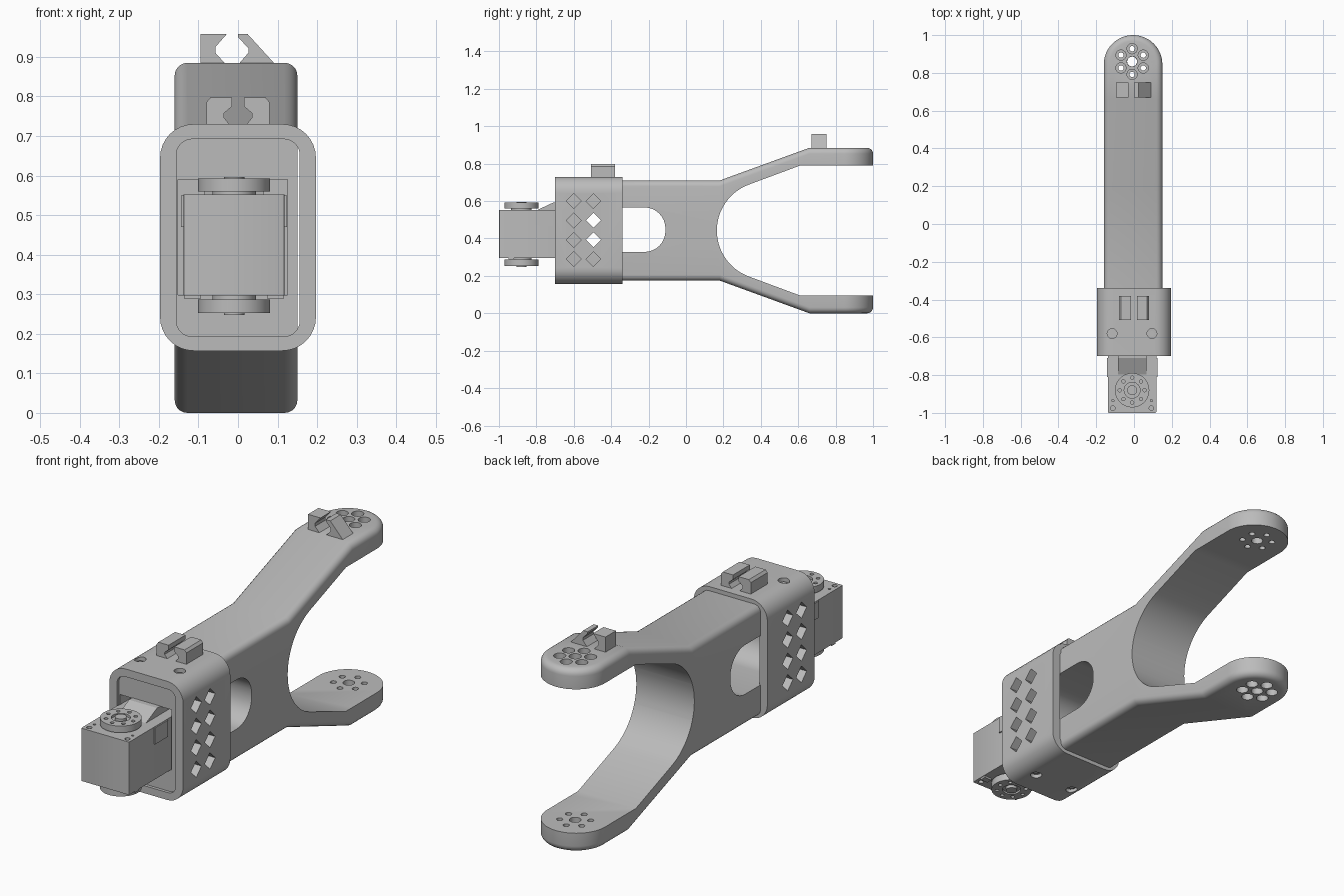
import bpy, bmesh
from math import sin, cos, pi, radians

if "Cube" in bpy.data.objects:
    bpy.data.objects.remove(bpy.data.objects["Cube"])

grey = bpy.data.materials.new("plain grey")
grey.use_nodes = True
colour = (0.5, 0.5, 0.5, 1)
grey.diffuse_color = colour
grey.node_tree.nodes["Principled BSDF"].inputs["Base Color"].default_value = colour


def finish(bm, name):
    bmesh.ops.recalc_face_normals(bm, faces=bm.faces)
    mesh = bpy.data.meshes.new(name)
    bm.to_mesh(mesh)
    bm.free()
    mesh.materials.append(grey)
    obj = bpy.data.objects.new(name, mesh)
    bpy.context.collection.objects.link(obj)
    return obj


def place(axis, p, t):
    return {"x": (t, *p), "y": (p[0], t, p[1]), "z": (*p, t)}[axis]


def prisms(name, axis, items):
    """Extrude each (outline, start, end) along an axis into one object."""
    bm = bmesh.new()
    for pts, a, b in items:
        lo = [bm.verts.new(place(axis, p, a)) for p in pts]
        hi = [bm.verts.new(place(axis, p, b)) for p in pts]
        bm.faces.new(lo)
        bm.faces.new(hi)
        for i in range(len(pts)):
            j = (i + 1) % len(pts)
            bm.faces.new((lo[i], lo[j], hi[j], hi[i]))
    return finish(bm, name)


def circle(u, v, r, n=24):
    return [(u + r * cos(2 * pi * i / n), v + r * sin(2 * pi * i / n)) for i in range(n)]


def rounded(u0, u1, v0, v1, r, n=8):
    pts = []
    for k, (u, v) in enumerate([(u1 - r, v1 - r), (u0 + r, v1 - r), (u0 + r, v0 + r), (u1 - r, v0 + r)]):
        for i in range(n + 1):
            a = pi / 2 * (k + i / n)
            pts.append((u + r * cos(a), v + r * sin(a)))
    return pts


def box(u0, u1, v0, v1):
    return [(u0, v0), (u1, v0), (u1, v1), (u0, v1)]


def activate(obj):
    bpy.ops.object.select_all(action="DESELECT")
    obj.select_set(True)
    bpy.context.view_layer.objects.active = obj


def cut(obj, axis, items):
    cutter = prisms("cutter", axis, items)
    cutter.hide_render = True
    activate(obj)
    mod = obj.modifiers.new("cut", "BOOLEAN")
    mod.operation, mod.solver, mod.object = "DIFFERENCE", "EXACT", cutter
    bpy.ops.object.modifier_apply(modifier=mod.name)
    bpy.data.objects.remove(cutter)


def smooth(obj):
    activate(obj)
    bpy.ops.object.shade_smooth_by_angle(angle=radians(28))


# Forked arm: solid with a round tip and rounded rims, then the cuts
HEIGHT, HALF, TIP, RIM, CX = 0.885, 0.155, 0.845, 0.032, -0.005


def top_height(y):
    return 0.71 + 0.175 * min(max((y - 0.18) / 0.48, 0), 1)


def half_outline(d):
    pts = [(HALF - d, y) for y in (-0.685, 0.18, 0.66)]
    for i in range(17):
        a = radians(88) * i / 16
        pts.append(((HALF - d) * cos(a), TIP + (HALF - d) * sin(a)))
    return pts


bm = bmesh.new()
rings = []
for flip in (False, True):
    steps = range(6) if flip else range(5, -1, -1)
    for k in steps:
        a = pi / 2 * k / 5
        half = half_outline(RIM * (1 - cos(a)))
        drop = RIM * (1 - sin(a))
        loop = [(1, p, q) for p, q in half] + [(-1, p, q) for p, q in reversed(half)]
        ring = []
        for s, x, y in loop:
            z = top_height(y) - drop
            ring.append(bm.verts.new((CX + s * x, y, HEIGHT - z if flip else z)))
        rings.append(ring)
for r0, r1 in zip(rings, rings[1:]):
    for i in range(len(r0)):
        j = (i + 1) % len(r0)
        bm.faces.new((r0[i], r0[j], r1[j], r1[i]))
for ring in (rings[0], rings[-1]):
    for i in range(len(ring) // 2 - 1):
        bm.faces.new((ring[i], ring[i + 1], ring[-2 - i], ring[-1 - i]))
arm = finish(bm, "forked_arm")

mid = HEIGHT / 2
arc = [(0.427 + 0.262 * cos(radians(a)), mid + 0.262 * sin(radians(a))) for a in range(110, 251, 5)]
cut(arm, "x", [([(1.1, 0.79), (0.61, 0.79)] + arc + [(0.61, 0.095), (1.1, 0.095)], -0.4, 0.4)])
cut(arm, "x", [(rounded(-0.56, -0.11, 0.328, 0.566, 0.112), -0.4, 0.4)])
cut(arm, "y", [(box(-0.152, 0.125, 0.298, 0.59), -0.8, -0.6)])

# Bolt circle through both tips, counterbored on the outside
HX, HY = -0.01, 0.86
ring = [(HX + 0.068 * cos(radians(a)), HY + 0.068 * sin(radians(a))) for a in range(30, 390, 60)]
wide, narrow = [], []
for z0, z1 in ((-0.1, 0.05), (0.835, 1)):
    wide += [(circle(x, y, 0.027), z0, z1) for x, y in ring + [(HX, HY)]]
narrow = [(circle(x, y, 0.014), -0.2, 1.1) for x, y in ring] + [(circle(HX, HY, 0.026), -0.2, 1.1)]
cut(arm, "z", wide)
cut(arm, "z", narrow)
smooth(arm)

# Sleeve around the arm, with diamond windows and screw holes
sleeve = prisms("sleeve", "y", [(rounded(-0.197, 0.197, 0.157, 0.73, 0.085), -0.7, -0.34)])
cut(sleeve, "y", [(rounded(-0.156, 0.156, 0.193, 0.692, 0.04), -0.8, -0.2)])
cut(sleeve, "x", [(circle(y, z, 0.04, 4), -0.3, 0.3)
                  for y in (-0.6, -0.495) for z in (0.29, 0.393, 0.497, 0.6)])
cut(sleeve, "z", [(circle(x, -0.58, 0.026), 0, 1) for x in (-0.116, 0.095)])
smooth(sleeve)
prisms("sleeve_screw", "z", [(circle(x, -0.58, 0.013), z, z + 0.01)
                             for x in (-0.116, 0.095) for z in (0.17, 0.707)])

# Cable clips
jaw = [(0.08, 0.725), (0.08, 0.785), (0.07, 0.797), (0.015, 0.797),
       (0.015, 0.775), (0.036, 0.757), (0.036, 0.747), (0.018, 0.725)]
for side, s in (("left", 1), ("right", -1)):
    prisms("sleeve_clip_" + side, "y", [([(s * x, z) for x, z in jaw], -0.508, -0.38)])
prisms("tip_clip_right", "y", [([(-0.095, 0.88), (-0.095, 0.958), (-0.028, 0.958), (-0.057, 0.925),
                                 (-0.057, 0.91), (-0.03, 0.88)], 0.67, 0.75)])
prisms("tip_clip_left", "y", [([(0.095, 0.88), (0.024, 0.958), (0, 0.958), (0, 0.95),
                                (0.026, 0.922), (0.026, 0.91), (0, 0.88)], 0.67, 0.75)])

# Servo body with corner screw holes
SX, SY = -0.01, -0.88
body = prisms("servo_body", "z", [(rounded(-0.138, 0.118, -1.0, -0.56, 0.006, 2), 0.297, 0.552)])
cut(body, "z", [(circle(x, y, r, 16), z, z + 0.03) for x in (-0.112, 0.092)
                for y, r in ((-0.975, 0.012), (-0.935, 0.006)) for z in (0.282, 0.537)])
smooth(body)

# Bracket behind the servo horn and side lugs
prisms("servo_bracket", "x", [([(-0.8, 0.55), (-0.71, 0.592), (-0.6, 0.592), (-0.6, 0.55)], -0.085, 0.065)])
prisms("servo_side_plate", "x", [(box(-0.81, -0.71, 0.47, 0.55), a, a + 0.008) for a in (-0.144, 0.116)])
prisms("servo_lug", "z", [(box(x, x + 0.04, -0.95, -0.92), 0.288, 0.31) for x in (-0.135, 0.075)])

# Horns above and below the servo
for name, hub, disc, boss, sink in (("upper", (0.55, 0.562), (0.56, 0.592), (0.58, 0.596), 0.58),
                                    ("lower", (0.28, 0.3), (0.252, 0.287), (0.248, 0.262), 0.24)):
    smooth(prisms("servo_collar_" + name, "z", [(circle(SX, SY, 0.055), *hub)]))
    horn = prisms("servo_horn_" + name, "z", [(circle(SX, SY, 0.091, 48), *disc)])
    cut(horn, "z", [(circle(SX + 0.066 * cos(k * pi / 4), SY + 0.066 * sin(k * pi / 4), 0.009, 12),
                     sink, sink + 0.022) for k in range(8)])
    cut(horn, "z", [(circle(SX, SY, 0.042), sink, sink + 0.022)])
    smooth(horn)
    smooth(prisms("horn_screw_" + name, "z", [(circle(SX, SY, 0.026), *boss)]))
